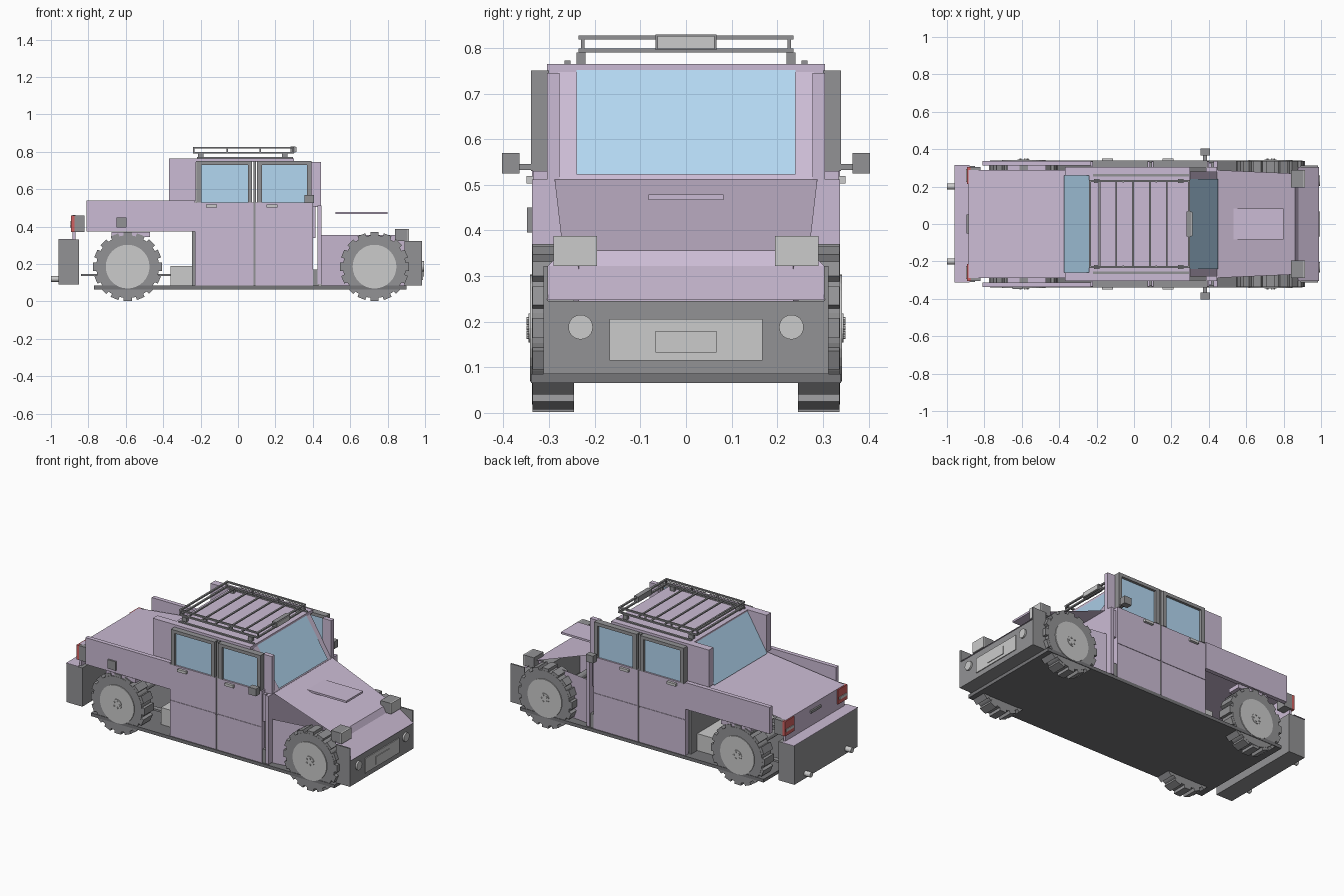
import bpy, bmesh, math
from mathutils import Matrix, Vector

if "Cube" in bpy.data.objects:
    bpy.data.objects.remove(bpy.data.objects["Cube"])


def mat(name, r, g, b):
    m = bpy.data.materials.new(name)
    m.diffuse_color = (r, g, b, 1)
    m.use_nodes = True
    m.node_tree.nodes["Principled BSDF"].inputs["Base Color"].default_value = m.diffuse_color
    return m


PURPLE = mat("purple_paint", 0.60, 0.50, 0.66)
DARK = mat("dark_trim", 0.29, 0.29, 0.30)
BLACK = mat("black_rubber", 0.18, 0.18, 0.19)
GLASS = mat("blue_glass", 0.45, 0.68, 0.88)
LIGHT = mat("light_grey", 0.83, 0.83, 0.85)
MID = mat("mid_grey", 0.55, 0.55, 0.55)
RED = mat("red_lens", 0.65, 0.12, 0.12)


def finish(name, bm, m):
    bmesh.ops.recalc_face_normals(bm, faces=bm.faces)
    me = bpy.data.meshes.new(name)
    bm.to_mesh(me)
    bm.free()
    ob = bpy.data.objects.new(name, me)
    bpy.context.collection.objects.link(ob)
    me.materials.append(m)
    return ob


def add_box(bm, x, y, z):
    c = [(a + b) / 2 for a, b in (x, y, z)]
    s = [b - a for a, b in (x, y, z)]
    return bmesh.ops.create_cube(bm, size=1, matrix=Matrix.Translation(c) @ Matrix.Diagonal((*s, 1)))["verts"]


def box(name, x, y, z, m, both=False):
    bm = bmesh.new()
    add_box(bm, x, y, z)
    if both:
        add_box(bm, x, (-y[1], -y[0]), z)
    return finish(name, bm, m)


def sheet(name, a, b, m):
    """Sloping sheet between two cross lines (x, half width, z)."""
    bm = bmesh.new()
    bm.faces.new([bm.verts.new(p) for p in (
        (a[0], -a[1], a[2]), (b[0], -b[1], b[2]), (b[0], b[1], b[2]), (a[0], a[1], a[2]))])
    return finish(name, bm, m)


def cyl(bm, r, depth, loc, axis, seg=24):
    rot = Vector((0, 0, 1)).rotation_difference(Vector(axis)).to_matrix().to_4x4()
    bmesh.ops.create_cone(bm, cap_ends=True, segments=seg, radius1=r, radius2=r, depth=depth,
                          matrix=Matrix.Translation(loc) @ rot)


# wheels: tyre with tread lugs, rim, hub and bolts
for end, wx in (("rear", -0.59), ("front", 0.73)):
    for side, s in (("right", -1), ("left", 1)):
        name, wz = f"{end}_{side}_", 0.186
        bm = bmesh.new()
        cyl(bm, 0.168, 0.09, (wx, s * 0.292, wz), (0, 1, 0), 32)
        for i in range(16):
            vs = add_box(bm, (-0.022, 0.022), (0.245, 0.336), (0.16, 0.184))
            bmesh.ops.transform(bm, verts=vs, matrix=Matrix.Translation((wx, 0, wz)) @
                                Matrix.Rotation(i * math.tau / 16, 4, 'Y') @ Matrix.Diagonal((1, s, 1, 1)))
        finish(name + "tyre", bm, DARK)
        bm = bmesh.new()
        cyl(bm, 0.117, 0.01, (wx, s * 0.337, wz), (0, 1, 0), 32)
        finish(name + "rim", bm, LIGHT)
        bm = bmesh.new()
        cyl(bm, 0.032, 0.01, (wx, s * 0.340, wz), (0, 1, 0), 16)
        for i in range(5):
            a = i * math.tau / 5
            cyl(bm, 0.005, 0.01, (wx + 0.02 * math.cos(a), s * 0.345, wz + 0.02 * math.sin(a)), (0, 1, 0), 8)
        finish(name + "hub", bm, MID)

# chassis
box("floor_plate", (-0.77, 0.90), (-0.34, 0.34), (0.065, 0.085), BLACK)
box("chassis_rail", (-0.84, -0.28), (0.17, 0.20), (0.135, 0.147), DARK, True)
box("rear_tank", (-0.36, -0.24), (-0.24, 0.24), (0.085, 0.19), MID)
bm = bmesh.new()
for wx in (-0.59, 0.73):
    cyl(bm, 0.02, 0.54, (wx, 0, 0.186), (0, 1, 0), 12)
finish("axles", bm, DARK)
box("sill_block", (0.40, 0.43), (0.27, 0.33), (0.085, 0.17), DARK, True)

# doors with window frames, glass and handles
for name, x0, x1 in (("rear_door", -0.23, 0.084), ("front_door", 0.094, 0.40)):
    box(name, (x0, x1), (0.305, 0.335), (0.085, 0.53), PURPLE, True)
    box(name + "_crease", (x0, x1), (0.335, 0.338), (0.30, 0.308), PURPLE, True)
    a, b = x0 + 0.008, x1 - 0.008
    bm = bmesh.new()
    for s in (-1, 1):
        y = (0.30, 0.34) if s > 0 else (-0.34, -0.30)
        add_box(bm, (a, a + 0.026), y, (0.53, 0.75))
        add_box(bm, (b - 0.022, b), y, (0.53, 0.75))
        add_box(bm, (a + 0.026, b - 0.022), y, (0.73, 0.75))
    finish(name + "_window_frame", bm, DARK)
    box(name + "_glass", (a + 0.02, b - 0.02), (0.315, 0.325), (0.53, 0.735), GLASS, True)
    box(name + "_handle", (x0 + 0.058, x0 + 0.118), (0.335, 0.35), (0.503, 0.519), LIGHT, True)
box("door_pillar", (0.082, 0.096), (0.30, 0.33), (0.085, 0.75), DARK, True)

# cab shell
box("cab_rear_wall", (-0.245, -0.23), (-0.30, 0.30), (0.085, 0.53), DARK)
box("firewall", (0.425, 0.447), (-0.338, 0.338), (0.09, 0.512), PURPLE)
box("hinge_strip", (0.40, 0.415), (0.29, 0.325), (0.34, 0.51), PURPLE, True)
box("roof", (-0.24, 0.30), (-0.305, 0.305), (0.745, 0.765), PURPLE)
box("rear_cab_side", (-0.37, -0.225), (0.26, 0.305), (0.535, 0.765), PURPLE, True)
box("front_cab_side", (0.385, 0.445), (0.277, 0.305), (0.505, 0.745), PURPLE, True)
sheet("windscreen", (0.30, 0.24, 0.752), (0.448, 0.24, 0.522), GLASS)
sheet("windscreen_surround", (0.298, 0.28, 0.75), (0.446, 0.28, 0.51), PURPLE)
sheet("rear_window", (-0.24, 0.26, 0.755), (-0.375, 0.26, 0.53), GLASS)
box("mirror", (0.355, 0.405), (0.365, 0.403), (0.525, 0.57), DARK, True)
box("mirror_arm", (0.37, 0.39), (0.33, 0.37), (0.532, 0.546), DARK, True)

# bonnet sheets, slanted inner wings and scoop
sheet("bonnet", (0.445, 0.288, 0.512), (0.86, 0.27, 0.356), PURPLE)
sheet("bonnet_lip", (0.86, 0.27, 0.356), (0.88, 0.305, 0.32), PURPLE)
sheet("nose_slope", (0.88, 0.305, 0.322), (0.99, 0.305, 0.247), PURPLE)
for side, s in (("right", -1), ("left", 1)):
    bm = bmesh.new()
    pts = [(0.447, 0.30), (0.89, 0.235)]
    lo = [bm.verts.new((x, s * y, 0.085)) for x, y in pts]
    hi = [bm.verts.new((x, s * y, 0.356)) for x, y in pts]
    bm.faces.new((lo[0], lo[1], hi[1], hi[0]))
    finish(side + "_inner_wing", bm, PURPLE)
box("bonnet_scoop", (0.52, 0.80), (-0.082, 0.082), (0.467, 0.479), PURPLE)

# front bumper, grille and lamps
box("front_bumper", (0.89, 0.985), (-0.31, 0.31), (0.085, 0.245), DARK)
box("front_bumper_cheek", (0.89, 0.985), (0.303, 0.312), (0.085, 0.322), DARK, True)
box("grille", (0.98, 0.990), (-0.168, 0.168), (0.115, 0.206), MID)
box("front_plate", (0.985, 0.994), (-0.067, 0.067), (0.132, 0.18), LIGHT)
bm = bmesh.new()
for s in (-1, 1):
    cyl(bm, 0.027, 0.02, (0.985, s * 0.231, 0.188), (1, 0, 0), 24)
finish("fog_lamps", bm, LIGHT)
box("headlamp_housing", (0.84, 0.905), (0.195, 0.29), (0.322, 0.388), DARK, True)
box("headlamp_lens", (0.905, 0.913), (0.195, 0.29), (0.322, 0.388), LIGHT, True)

# rear bed sides, sloping deck and tailgate
box("bed_side", (-0.81, -0.23), (0.312, 0.338), (0.375, 0.54), PURPLE, True)
box("rear_wheel_flare", (-0.675, -0.47), (0.25, 0.33), (0.345, 0.37), PURPLE, True)
sheet("bed_deck", (-0.25, 0.29, 0.535), (-0.885, 0.29, 0.462), PURPLE)
box("tailgate", (-0.885, -0.87), (-0.29, 0.29), (0.33, 0.462), PURPLE)
box("tailgate_handle", (-0.895, -0.885), (-0.05, 0.05), (0.415, 0.43), DARK)
box("tail_lamp_housing", (-0.875, -0.82), (0.24, 0.305), (0.37, 0.46), DARK, True)
box("tail_lamp", (-0.893, -0.875), (0.215, 0.305), (0.37, 0.46), RED, True)
box("reversing_lamp", (-0.897, -0.89), (0.225, 0.295), (0.395, 0.412), LIGHT, True)
box("fuel_flap", (-0.65, -0.595), (-0.348, -0.335), (0.395, 0.45), DARK)

# rear bumper and exhausts
box("rear_bumper", (-0.96, -0.85), (-0.31, 0.31), (0.09, 0.33), DARK)
box("rear_bumper_cap", (-0.96, -0.88), (-0.312, 0.315), (0.33, 0.333), PURPLE)
bm = bmesh.new()
for s in (-1, 1):
    cyl(bm, 0.016, 0.06, (-0.97, s * 0.2, 0.12), (1, 0, 0), 16)
finish("exhaust_pipes", bm, LIGHT)

# roof rack: rails, posts, slats, feet and light bar
bm = bmesh.new()
X0, X1, W, T = -0.24, 0.30, 0.23, 0.011
for z in (0.79, 0.818):
    for s in (-1, 1):
        add_box(bm, (X0, X1), (s * W - T / 2, s * W + T / 2), (z, z + 0.009))
    for x in (X0, X1 - T):
        add_box(bm, (x, x + T), (-W, W), (z, z + 0.009))
for i in range(4):
    x = X0 + i * (X1 - X0 - 0.008) / 3
    for s in (-1, 1):
        add_box(bm, (x, x + 0.008), (s * (W - 0.004) - 0.004, s * (W - 0.004) + 0.004), (0.79, 0.82))
for i in range(5):
    x = -0.19 + i * 0.09
    add_box(bm, (x, x + 0.01), (-W, W), (0.79, 0.797))
for x in (-0.20, 0.25):
    for s in (-1, 1):
        add_box(bm, (x - 0.015, x + 0.015), (s * W - 0.01, s * W + 0.01), (0.765, 0.79))
finish("roof_rack", bm, DARK)
box("roof_gutter", (-0.22, 0.295), (0.253, 0.266), (0.764, 0.772), DARK, True)
box("light_bar", (0.28, 0.308), (-0.067, 0.067), (0.795, 0.829), DARK)
box("light_bar_lens", (0.308, 0.313), (-0.063, 0.063), (0.798, 0.826), LIGHT)
